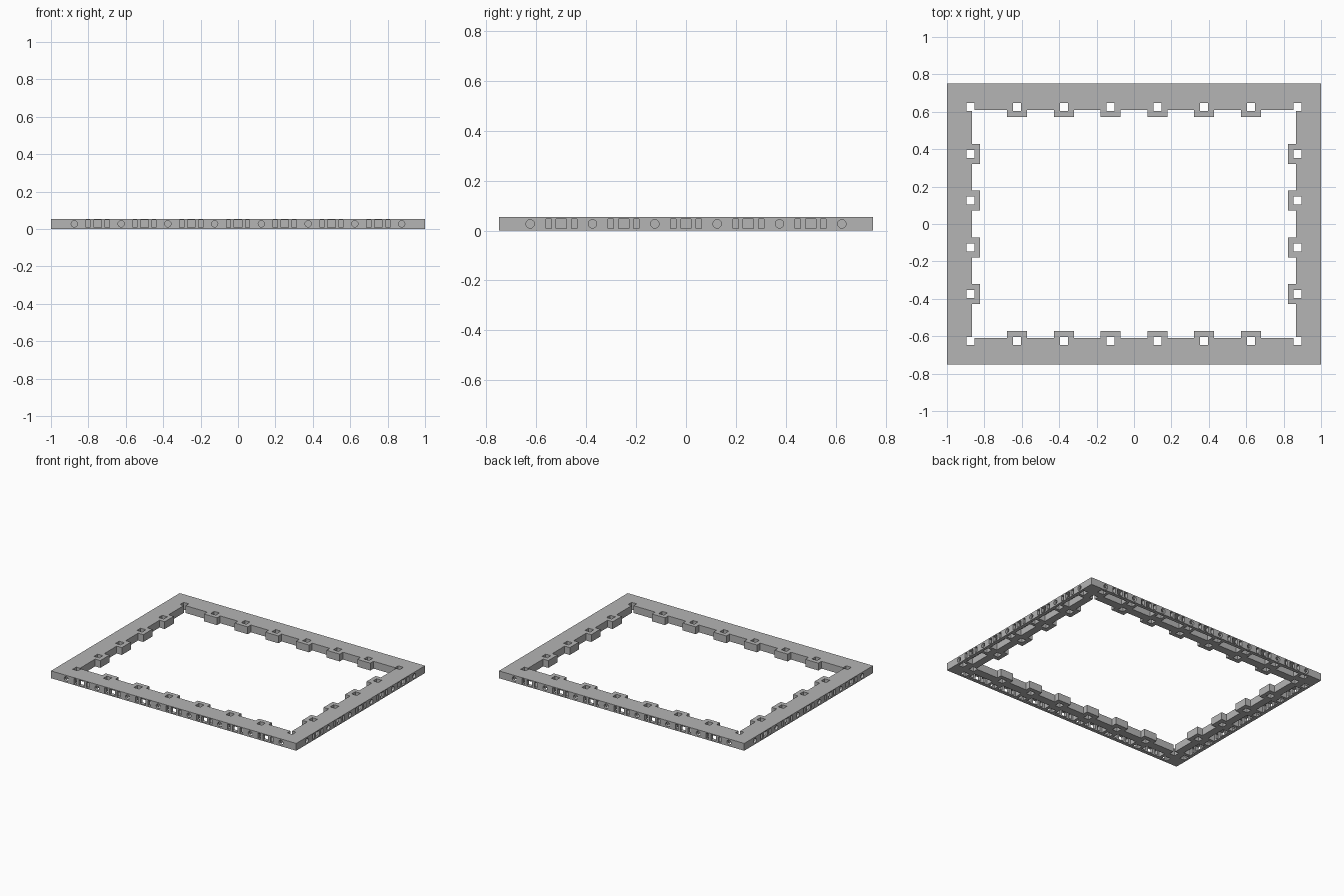
import bpy, bmesh, math
from mathutils import Matrix, Vector

cube = bpy.data.objects.get("Cube")
if cube:
    bpy.data.objects.remove(cube, do_unlink=True)

grey = bpy.data.materials.new("stone grey")
grey.use_nodes = True
grey.diffuse_color = (0.46, 0.46, 0.46, 1)
grey.node_tree.nodes["Principled BSDF"].inputs["Base Color"].default_value = grey.diffuse_color

H = 0.054
PITCH = 0.25


def add_box(bm, lo, hi, m=Matrix()):
    lo, hi = Vector(lo), Vector(hi)
    size = Matrix.Diagonal((*(hi - lo), 1))
    bmesh.ops.create_cube(bm, size=1, matrix=m @ Matrix.Translation((lo + hi) / 2) @ size)


def make(name, bm):
    bmesh.ops.recalc_face_normals(bm, faces=bm.faces)
    mesh = bpy.data.meshes.new(name)
    bm.to_mesh(mesh)
    bm.free()
    mesh.materials.append(grey)
    ob = bpy.data.objects.new(name, mesh)
    bpy.context.collection.objects.link(ob)
    return ob


def combine(target, bm, name, operation="DIFFERENCE"):
    helper = make(name, bm)
    helper.hide_render = True
    helper.hide_set(True)
    mod = target.modifiers.new(name, "BOOLEAN")
    mod.operation, mod.solver, mod.object = operation, "EXACT", helper
    bpy.context.view_layer.objects.active = target
    bpy.ops.object.modifier_apply(modifier=mod.name)
    bpy.data.objects.remove(helper, do_unlink=True)


# Each side as a local frame: x along the edge, y inward from it
def stations(half_steps):
    for quarter in range(4):
        long_side = quarter % 2 == 0
        edge, n = (0.75, 8) if long_side else (1.0, 6)
        turn = Matrix.Rotation(quarter * math.pi / 2, 4, "Z")
        count = n if half_steps else n - 1
        for i in range(count):
            s = (i - (count - 1) / 2) * PITCH
            yield turn @ Matrix.Translation((s, -edge, 0)), long_side, i in (0, count - 1)


# Rectangular frame with its open middle
bm = bmesh.new()
add_box(bm, (-1, -0.75, 0), (1, 0.75, H))
frame = make("frame", bm)
bm = bmesh.new()
add_box(bm, (-0.865, -0.61, -1), (0.865, 0.61, 1))
combine(frame, bm, "middle_opening")

# Inner tabs, leaving the corners plain
bm = bmesh.new()
for m, long_side, corner in stations(True):
    if not corner:
        add_box(bm, (-0.053, 0.07, 0), (0.053, 0.177, H), m)
combine(frame, bm, "tabs", "UNION")

# Square holes through the tabs and corners
bm = bmesh.new()
for m, long_side, corner in stations(True):
    if long_side or not corner:
        add_box(bm, (-0.021, 0.104, -1), (0.021, 0.146, 1), m)
combine(frame, bm, "square_holes")

# Round side bores
bm = bmesh.new()
for m, _, _ in stations(True):
    bmesh.ops.create_cone(bm, cap_ends=True, segments=20, radius1=0.017, radius2=0.017, depth=0.08,
                          matrix=m @ Matrix.Translation((0, 0.01, 0.027)) @ Matrix.Rotation(math.pi / 2, 4, "X"))
combine(frame, bm, "round_bores")

# Underside pockets behind the bores, and long connector pockets between them
bm = bmesh.new()
for m, _, _ in stations(True):
    add_box(bm, (-0.025, 0.018, -0.1), (0.025, 0.055, 0.044), m)
for m, _, _ in stations(False):
    add_box(bm, (-0.078, 0.025, -0.1), (0.078, 0.08, 0.048), m)
combine(frame, bm, "underside_pockets")

# Side openings of the connectors: a square between two slots
bm = bmesh.new()
for m, _, _ in stations(False):
    for a, b in ((-0.062, -0.04), (-0.021, 0.021), (0.04, 0.062)):
        add_box(bm, (a, -0.1, 0.008), (b, 0.05, 0.047), m)
combine(frame, bm, "connector_slots")
